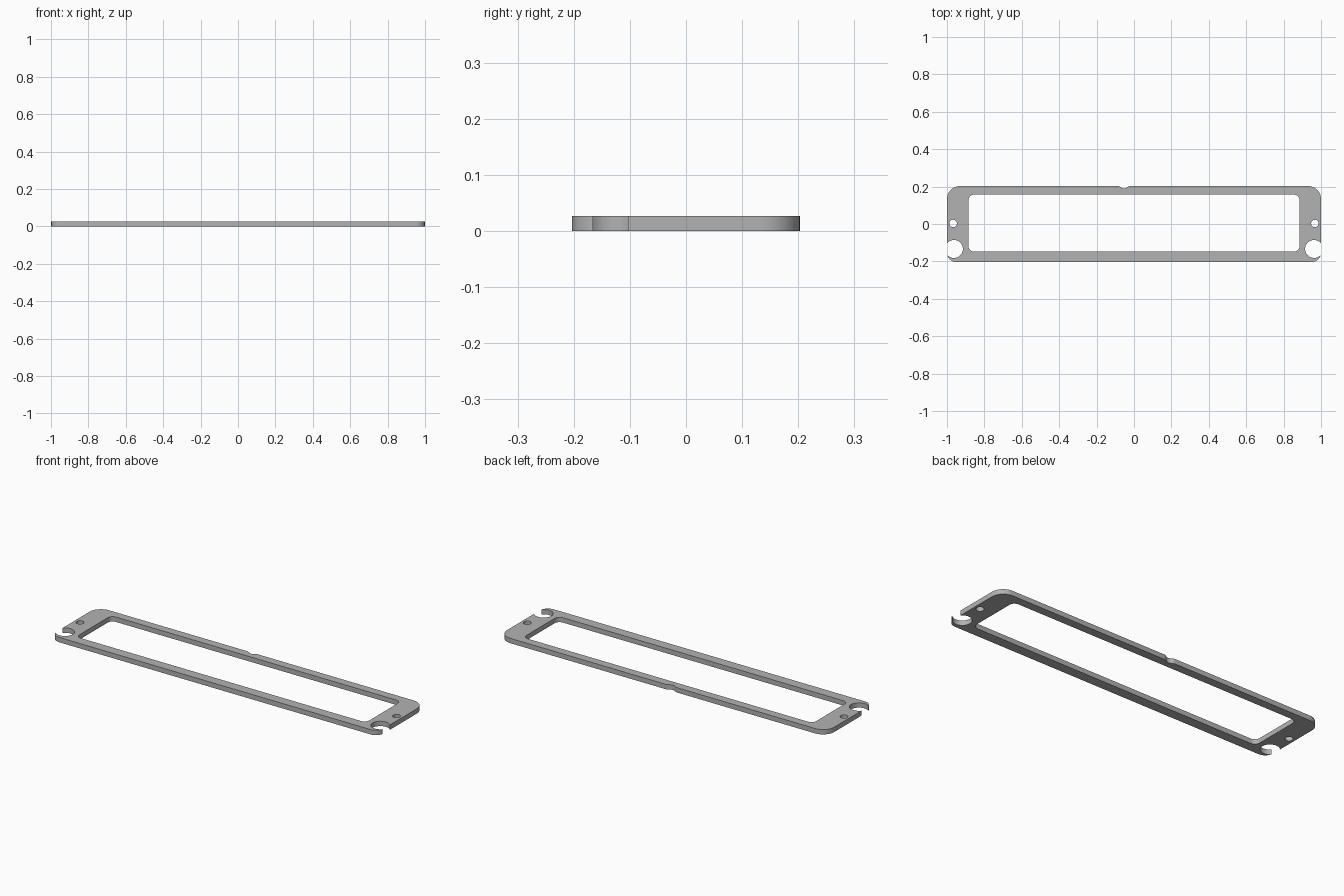
import bpy, bmesh
from math import cos, sin, pi

THICK = 0.027

cube = bpy.data.objects.get("Cube")
if cube:
    bpy.data.objects.remove(cube, do_unlink=True)

grey = bpy.data.materials.new("plain grey")
grey.use_nodes = True
grey.diffuse_color = (0.45, 0.45, 0.45, 1)
grey.node_tree.nodes["Principled BSDF"].inputs["Base Color"].default_value = (0.45, 0.45, 0.45, 1)


def arc(cx, cy, r, start, sweep, steps):
    return [(cx + r * cos(start + sweep * i / steps), cy + r * sin(start + sweep * i / steps))
            for i in range(steps + 1)]


def rounded_rect(x, low, high, r_low, r_high):
    """Counter-clockwise outline, starting at the left rear corner's lower end last."""
    q = pi / 2
    return (arc(-x + r_low, low + r_low, r_low, pi, q, 12)
            + arc(x - r_low, low + r_low, r_low, 3 * q, q, 12)
            + arc(x - r_high, high - r_high, r_high, 0, q, 12)
            + arc(-x + r_high, high - r_high, r_high, q, q, 12))


def prism(name, outline, z0, z1):
    bm = bmesh.new()
    face = bm.faces.new([bm.verts.new((x, y, z0)) for x, y in outline])
    top = bmesh.ops.extrude_face_region(bm, geom=[face])["geom"]
    bmesh.ops.translate(bm, vec=(0, 0, z1 - z0),
                        verts=[v for v in top if isinstance(v, bmesh.types.BMVert)])
    bmesh.ops.recalc_face_normals(bm, faces=bm.faces)
    mesh = bpy.data.meshes.new(name)
    bm.to_mesh(mesh)
    bm.free()
    mesh.materials.append(grey)
    obj = bpy.data.objects.new(name, mesh)
    bpy.context.collection.objects.link(obj)
    return obj


# Plate outline with a shallow, softly blended dip in the rear edge
outline = rounded_rect(1.0, -0.203, 0.203, 0.05, 0.07)
dip = [(-0.053 - 0.035 * t / 8, 0.203 - 0.0065 * (1 + cos(pi * t / 8))) for t in range(-8, 9)]
outline[39:39] = dip
frame = prism("frame_plate", outline, 0, THICK)

# Openings: central window, screw holes and open round notches at both ends
cutters = [("window_cutter", rounded_rect(0.885, -0.148, 0.157, 0.03, 0.03))]
for side, label in ((-1, "right"), (1, "left")):
    cutters.append((label + "_screw_hole_cutter", arc(side * 0.967, 0.003, 0.02, 0, 2 * pi, 32)[:-1]))
    cutters.append((label + "_notch_cutter", arc(side * 0.963, -0.1335, 0.048, 0, 2 * pi, 48)[:-1]))

bpy.context.view_layer.objects.active = frame
for name, shape in cutters:
    cutter = prism(name, shape, -0.05, THICK + 0.05)
    cutter.hide_render = True
    mod = frame.modifiers.new(name, "BOOLEAN")
    mod.operation = "DIFFERENCE"
    mod.solver = "EXACT"
    mod.object = cutter
    bpy.ops.object.modifier_apply(modifier=mod.name)
    bpy.data.objects.remove(cutter, do_unlink=True)

# Smooth the curved walls, keep the rims crisp
bpy.ops.object.select_all(action="DESELECT")
frame.select_set(True)
bpy.ops.object.shade_smooth_by_angle(angle=pi / 6)
